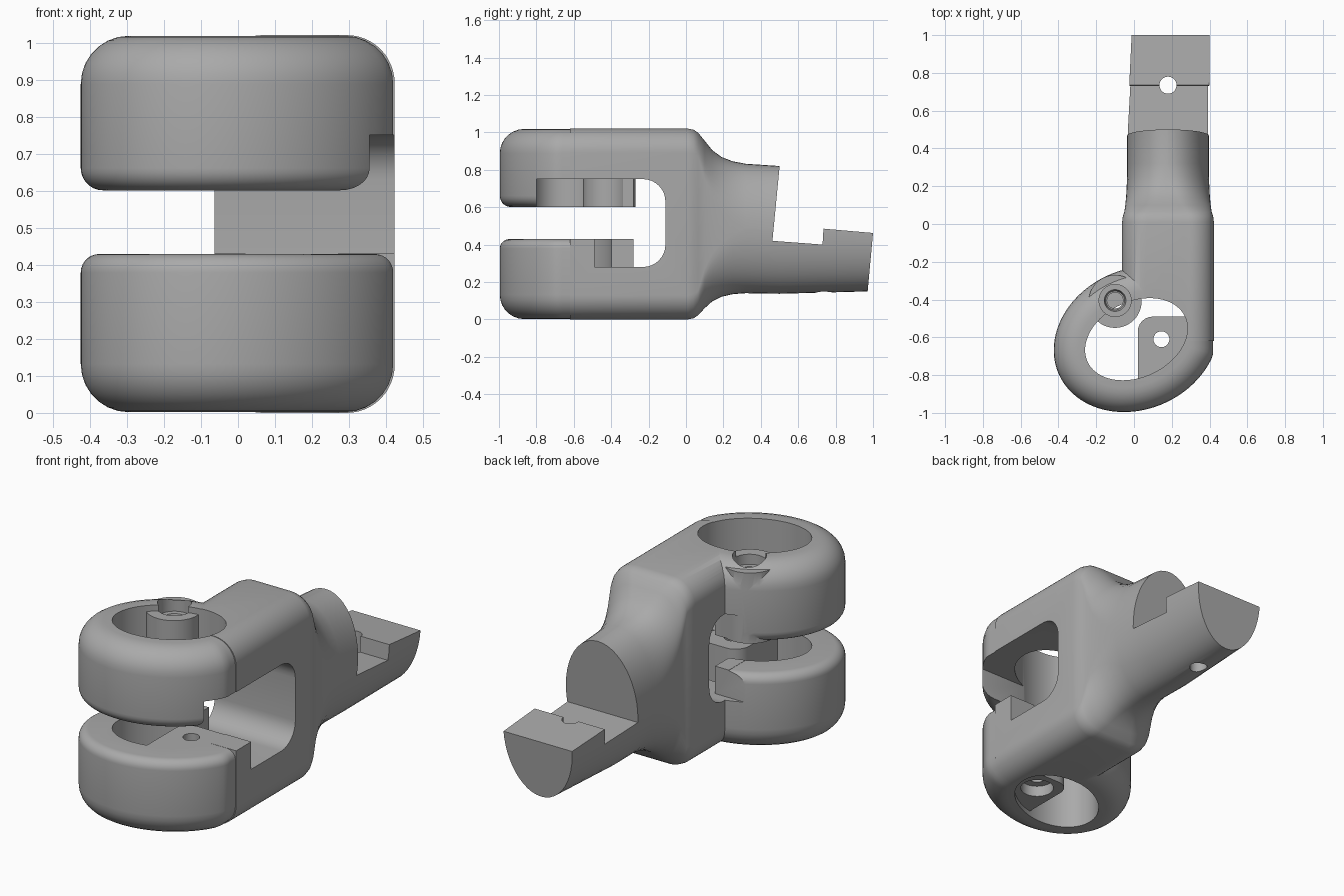
import bpy, bmesh, math
from math import sin, cos, pi

old = bpy.data.objects.get("Cube")
if old:
    bpy.data.objects.remove(old, do_unlink=True)

grey = bpy.data.materials.new("plain grey")
grey.use_nodes = True
COLOUR = (0.4, 0.4, 0.4, 1)
grey.diffuse_color = COLOUR
grey.node_tree.nodes["Principled BSDF"].inputs["Base Color"].default_value = COLOUR


def loft(name, rings):
    """Closed solid through a list of matching point loops."""
    bm = bmesh.new()
    loops = [[bm.verts.new(p) for p in ring] for ring in rings]
    n = len(loops[0])
    for a, b in zip(loops, loops[1:]):
        for i in range(n):
            j = (i + 1) % n
            bm.faces.new((a[i], a[j], b[j], b[i]))
    bm.faces.new(loops[0][::-1])
    bm.faces.new(loops[-1])
    bmesh.ops.recalc_face_normals(bm, faces=bm.faces)
    mesh = bpy.data.meshes.new(name)
    bm.to_mesh(mesh)
    bm.free()
    obj = bpy.data.objects.new(name, mesh)
    bpy.context.collection.objects.link(obj)
    mesh.materials.append(grey)
    return obj


def oval(z, a, b, limit=9.0, n=96):
    """Tilted oval around the head centre, cut flat at x = limit."""
    c, s = cos(math.radians(25)), sin(math.radians(25))
    pts = []
    for i in range(n):
        t = 2 * pi * i / n
        u, v = a * cos(t), b * sin(t)
        pts.append((min(0.012 + u * c - v * s, limit), -0.61 + u * s + v * c, z))
    return pts


def tube(name, x, y, z0, z1, r0, r1=None):
    r1 = r0 if r1 is None else r1
    return loft(name, [[(x + r * cos(i * pi / 24), y + r * sin(i * pi / 24), z)
                        for i in range(48)] for z, r in ((z0, r0), (z1, r1))])


def prism(name, x0, x1, yz):
    return loft(name, [[(x, y, z) for y, z in yz] for x in (x0, x1)])


def combine(obj, other, operation):
    mod = obj.modifiers.new("combine", "BOOLEAN")
    mod.operation, mod.solver, mod.object = operation, "EXACT", other
    bpy.context.view_layer.objects.active = obj
    bpy.ops.object.modifier_apply(modifier=mod.name)
    bpy.data.objects.remove(other, do_unlink=True)


def head(name, z0, z1, low, high):
    """Oval head with rounded lower and upper rims."""
    steps = [i * pi / 14 for i in range(8)]
    levels = [(z0 + low * (1 - sin(t)), low * (1 - cos(t))) for t in steps[::-1]]
    levels = [(z0 + low * (1 - cos(t)), low * (1 - sin(t))) for t in steps]
    levels += [(z1 - high * (1 - sin(t)), high * (1 - cos(t))) for t in steps]
    return loft(name, [oval(z, 0.45 - d, 0.37 - d, 0.419 - d) for z, d in levels])


def section(y, cx, hx, low, high, rx, rz):
    """Rounded rectangle across the arm."""
    cz, hz = (low + high) / 2, (high - low) / 2
    pts = []
    for q, (sx, sz) in enumerate(((1, 1), (-1, 1), (-1, -1), (1, -1))):
        for i in range(13):
            t = (q + (i + 0.02) / 12.04) * pi / 2
            pts.append((cx + sx * (hx - rx) + rx * cos(t), y,
                        cz + sz * (hz - rz) + rz * sin(t)))
    return pts


# Arm: rounded block, flared neck and oval stem
block = [(-0.62, 0, 0), (0.01, 0, 0), (0.04, 0.004, 0.006), (0.065, 0.012, 0.022)]
rings = [section(y, 0.18, 0.243 - dx, dz, 1.02 - dz, 0.13, 0.13) for y, dx, dz in block]
neck = [(0.10, 0.226, 0.060, 0.955, 0.25), (0.14, 0.222, 0.096, 0.905, 0.45),
        (0.19, 0.219, 0.121, 0.868, 0.65), (0.25, 0.217, 0.135, 0.845, 0.85),
        (0.32, 0.216, 0.140, 0.832, 0.98)]
rings += [section(y, 0.18, hx, lo, hi, 0.13 + (hx - 0.131) * k, 0.13 + ((hi - lo) / 2 - 0.131) * k)
          for y, hx, lo, hi, k in neck]
rings += [section(y, cx, hx, lo, hi, hx - 0.001, (hi - lo) / 2 - 0.001)
          for y, cx, hx, lo, hi in ((0.5, 0.18, 0.216, 0.137, 0.82), (1.06, 0.196, 0.206, 0.152, 0.79))]
body = loft("forked_arm", rings)

# Upper and lower heads
slit = prism("slit", -1, 1, [(-1.2, 0.43), (-0.2, 0.43), (-0.2, 0.6), (-1.2, 0.6)])
combine(body, slit, "DIFFERENCE")
combine(body, head("lower_head", 0.002, 0.429, 0.13, 0.05), "UNION")
combine(body, head("upper_head", 0.601, 1.018, 0.06, 0.13), "UNION")

# Oval opening through both heads
combine(body, loft("opening", [oval(z, 0.284, 0.2) for z in (-0.2, 1.2)]), "DIFFERENCE")

# Wide throat with rounded back, and its shorter left end
back = [(-0.23 + 0.12 * cos(t), 0.63 + 0.12 * sin(t)) for t in [i * pi / 16 for i in range(9)]]
back = [(y, 1.03 - z) for y, z in back[::-1]] + back
right = [(-0.8, 0.435), (-0.49, 0.435), (-0.49, 0.28)] + back + [(-0.8, 0.75)]
left = [(-0.28, 0.28)] + back + [(-0.28, 0.75)]
combine(body, prism("throat", 0.02, 1, right), "DIFFERENCE")
combine(body, prism("throat_left", -0.5, 0.03, left), "DIFFERENCE")

# Stepped flat on the stem, with a slanted end
flat = [(0.518, 1.0), (0.462, 0.42), (0.73, 0.40), (0.735, 0.485), (1.0, 0.462),
        (0.962, 0.05), (1.3, 0.05), (1.3, 1.0)]
combine(body, prism("flat", -1, 1, flat), "DIFFERENCE")
combine(body, tube("stem_hole", 0.18, 0.735, -0.1, 0.8, 0.045), "DIFFERENCE")

# Upper screw boss
boss = tube("upper_boss", -0.1, -0.41, 0.6, 0.985, 0.14)
combine(body, boss, "UNION")
combine(body, tube("boss_bore", -0.1, -0.405, 0.5, 1.2, 0.042), "DIFFERENCE")
combine(body, tube("boss_sink", -0.1, -0.405, 0.93, 1.2, 0.085), "DIFFERENCE")
combine(body, tube("boss_cone", -0.1, -0.405, 0.9, 0.94, 0.05, 0.06), "DIFFERENCE")

# Lower screw pad, trimmed to the opening
corner = [(0.10 - 0.08 * sin(t), -0.57 + 0.08 * cos(t)) for t in [i * pi / 12 for i in range(7)]]
shape = [(0.5, -0.49)] + corner + [(0.02, -1.0), (0.5, -1.0)]
pad = loft("lower_pad", [[(x, y, z) for x, y in shape] for z in (0.03, 0.427)])
combine(pad, loft("pad_limit", [oval(z, 0.3, 0.216) for z in (-0.2, 0.6)]), "INTERSECT")
combine(body, pad, "UNION")
combine(body, tube("pad_bore", 0.145, -0.61, -0.1, 0.5, 0.042), "DIFFERENCE")
combine(body, tube("pad_sink", 0.145, -0.61, -0.1, 0.09, 0.085), "DIFFERENCE")

bpy.ops.object.select_all(action="DESELECT")
body.select_set(True)
bpy.context.view_layer.objects.active = body
bpy.ops.object.shade_smooth_by_angle(angle=math.radians(30))
